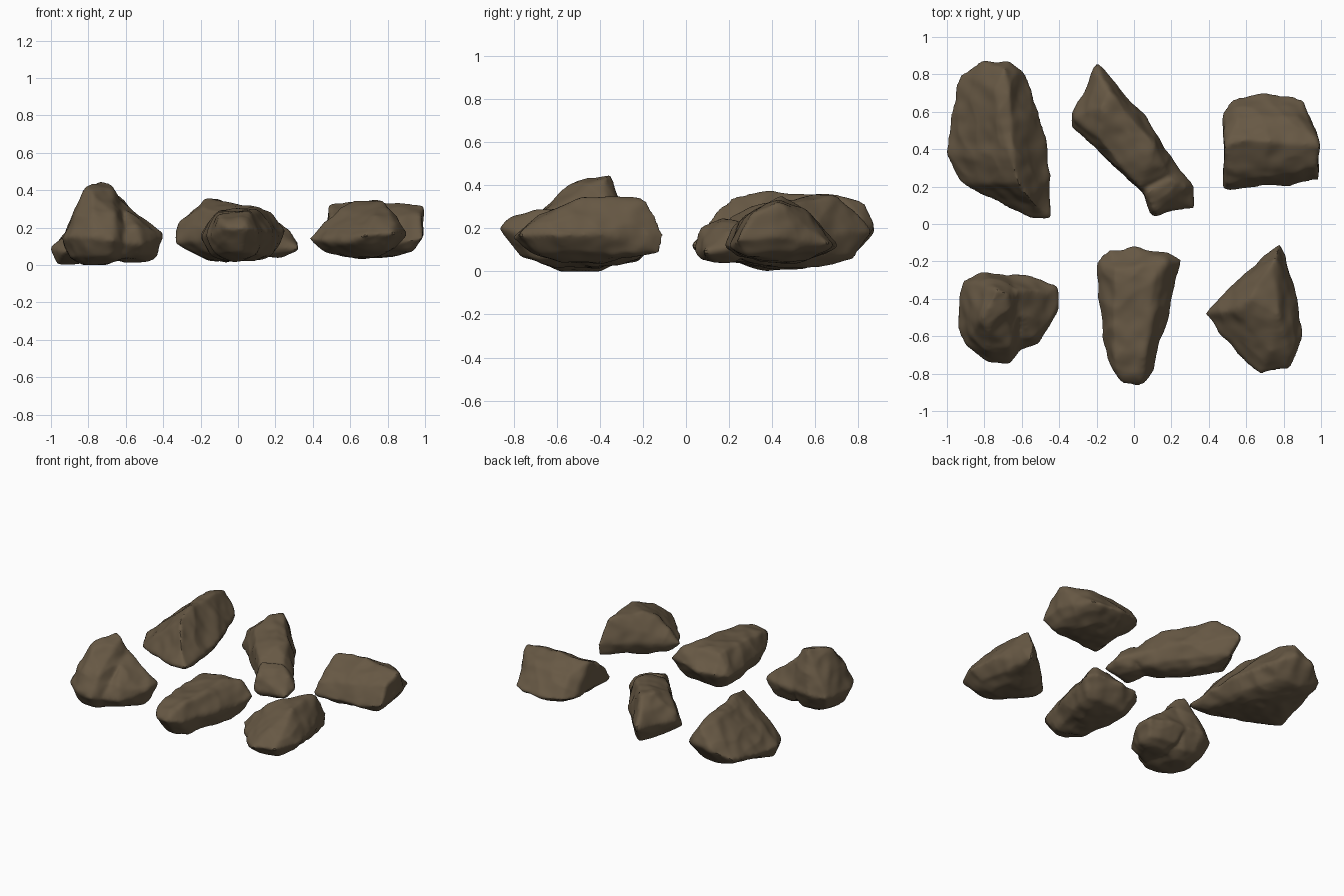
import bpy, bmesh
from mathutils import Vector, noise

stone = bpy.data.materials.new("brown stone")
stone.diffuse_color = (0.135, 0.098, 0.058, 1)


def add_hull(bm, rim, top, floor, inset):
    """Convex lump: outer rim, top ridge points and a rounded underside."""
    rim = [Vector(p) for p in rim]
    mid = sum(rim, Vector()) / len(rim)
    pts = rim + [Vector(t) for t in top]
    for scale, lift in ((inset, 0.035), (inset * 0.5, 0)):
        for p in rim:
            q = mid.lerp(p, scale)
            q.z = floor + lift + 0.015 * noise.noise(q * 9)
            pts.append(q)
    verts = [bm.verts.new(p) for p in pts]
    res = bmesh.ops.convex_hull(bm, input=verts)
    junk = {g for g in res["geom_interior"] + res["geom_unused"] if isinstance(g, bmesh.types.BMVert)}
    bmesh.ops.delete(bm, geom=list(junk), context="VERTS")


def rock(name, lumps, seed):
    """Fuse lumps, soften the edges and weather the surface."""
    bm = bmesh.new()
    for rim, top, floor, inset in lumps:
        add_hull(bm, rim, top, floor, inset)
    mesh = bpy.data.meshes.new(name)
    bm.to_mesh(mesh)
    bm.free()
    ob = bpy.data.objects.new(name, mesh)
    bpy.context.collection.objects.link(ob)
    rm = ob.modifiers.new("fuse", "REMESH")
    rm.mode, rm.voxel_size = "VOXEL", 0.013
    sm = ob.modifiers.new("soften", "SMOOTH")
    sm.factor, sm.iterations = 0.5, 6
    bpy.context.view_layer.update()
    done = bpy.data.meshes.new_from_object(ob.evaluated_get(bpy.context.evaluated_depsgraph_get()))
    ob.modifiers.clear()
    ob.data = done
    done.name = name
    # shallow chips and small bumps along the normals
    offset = Vector((seed * 3.7, seed * 1.3, seed * 2.1))
    moves = []
    for v in done.vertices:
        p = v.co + offset
        chip = abs(noise.noise(p * 5)) * 0.022
        moves.append(v.normal * (0.007 - chip + 0.007 * noise.noise(p * 13)))
    for v, m in zip(done.vertices, moves):
        v.co += m
        v.co.z = max(v.co.z, 0)
    done.materials.clear()
    done.materials.append(stone)
    bpy.ops.object.select_all(action="DESELECT")
    ob.select_set(True)
    bpy.context.view_layer.objects.active = ob
    bpy.ops.object.shade_smooth_by_angle(angle=0.7)


# long ridged rock, back left
rock("ridged_rock", [(
    [(-.93, .80, .13), (-.82, .87, .19), (-.67, .87, .21), (-.58, .80, .17), (-.54, .62, .16),
     (-.47, .45, .15), (-.44, .13, .12), (-.45, .03, .11), (-.55, .03, .10), (-.73, .16, .09),
     (-.93, .22, .07), (-1.0, .38, .09), (-.98, .58, .10)],
    [(-.69, .83, .32), (-.75, .72, .34), (-.67, .7, .355), (-.70, .5, .355), (-.64, .3, .375),
     (-.62, .22, .35), (-.53, .10, .24), (-.96, .36, .005)], .03, .75)], 1)

# slanted rock with a flat top and a broad foot, back middle
rock("slanted_rock", [
    ([(-.20, .86, .18), (-.13, .80, .18), (-.04, .66, .18), (.06, .57, .17), (.15, .42, .15),
      (.25, .27, .13), (.20, .18, .12), (.06, .15, .12), (-.1, .3, .13), (-.2, .43, .13),
      (-.33, .52, .12), (-.33, .6, .18), (-.25, .70, .22)],
     [(-.19, .80, .26), (-.13, .70, .345), (-.18, .62, .355), (-.06, .62, .34), (-.31, .56, .23),
      (-.26, .60, .29), (-.19, .45, .31), (-.09, .33, .29), (-.02, .48, .34), (.10, .43, .31),
      (.03, .2, .25), (.08, .34, .31), (.18, .27, .24)], .035, .78),
    ([(.25, .28, .13), (.32, .2, .11), (.32, .09, .09), (.2, .07, .09), (.1, .04, .10),
      (.05, .15, .12), (.08, .28, .13)],
     [(.20, .24, .24), (.27, .2, .19), (.11, .07, .2), (.07, .17, .25), (.2, .13, .2)],
     .04, .8)], 2)

# wedge block, back right
rock("wedge_rock", [(
    [(.48, .60, .13), (.53, .67, .13), (.62, .70, .12), (.85, .69, .12), (.91, .66, .13),
     (.96, .5, .14), (1.0, .4, .16), (.99, .23, .14), (.88, .21, .12), (.7, .20, .11),
     (.48, .18, .12), (.48, .35, .16)],
    [(.49, .42, .32), (.6, .45, .345), (.85, .43, .335), (.99, .42, .32), (.55, .57, .265),
     (.88, .57, .265), (.50, .3, .265), (.98, .3, .265), (.50, .22, .2)], .05, .8)], 3)

# peaked rock with a side shoulder, front left
rock("peaked_rock", [
    ([(-.92, -.30, .15), (-.8, -.25, .17), (-.66, -.28, .17), (-.57, -.4, .15), (-.56, -.6, .10),
      (-.64, -.72, .12), (-.67, -.75, .13), (-.79, -.73, .15), (-.91, -.65, .15),
      (-.94, -.55, .14), (-.92, -.42, .17)],
     [(-.81, -.5, .42), (-.78, -.57, .385), (-.73, -.35, .455), (-.67, -.37, .44),
      (-.67, -.45, .40), (-.66, -.66, .27), (-.78, -.66, .29), (-.87, -.6, .26)], .005, .75),
    ([(-.66, -.27, .16), (-.5, -.29, .17), (-.41, -.33, .16), (-.40, -.46, .15),
      (-.48, -.53, .13), (-.51, -.64, .11), (-.64, -.69, .12), (-.75, -.5, .15)],
     [(-.64, -.36, .35), (-.53, -.35, .28), (-.45, -.37, .22), (-.58, -.55, .26),
      (-.54, -.61, .2)], .02, .75)], 4)

# tapering boulder, front middle
rock("tapering_rock", [(
    [(-.20, -.2, .16), (-.13, -.14, .18), (0, -.12, .18), (.18, -.15, .2), (.25, -.19, .18),
     (.22, -.35, .15), (.17, -.5, .14), (.13, -.68, .15), (.10, -.8, .19), (.03, -.87, .2),
     (-.06, -.85, .2), (-.15, -.72, .16), (-.17, -.5, .15), (-.20, -.3, .15)],
    [(-.11, -.68, .27), (.06, -.7, .28), (.10, -.3, .31), (-.1, -.25, .29), (.17, -.2, .28),
     (-.09, -.78, .25), (.05, -.8, .25)], .025, .75)], 5)

# pointed rock, front right
rock("pointed_rock", [(
    [(.37, -.48, .14), (.45, -.41, .16), (.55, -.31, .16), (.7, -.17, .17), (.78, -.10, .17),
     (.81, -.2, .18), (.87, -.38, .17), (.91, -.6, .17), (.83, -.77, .17), (.68, -.80, .16),
     (.59, -.73, .12), (.48, -.58, .12)],
    [(.73, -.23, .35), (.76, -.17, .325), (.62, -.4, .34), (.54, -.46, .29), (.77, -.48, .34),
     (.73, -.68, .26), (.82, -.64, .27), (.78, -.13, .09)], .045, .75)], 6)
